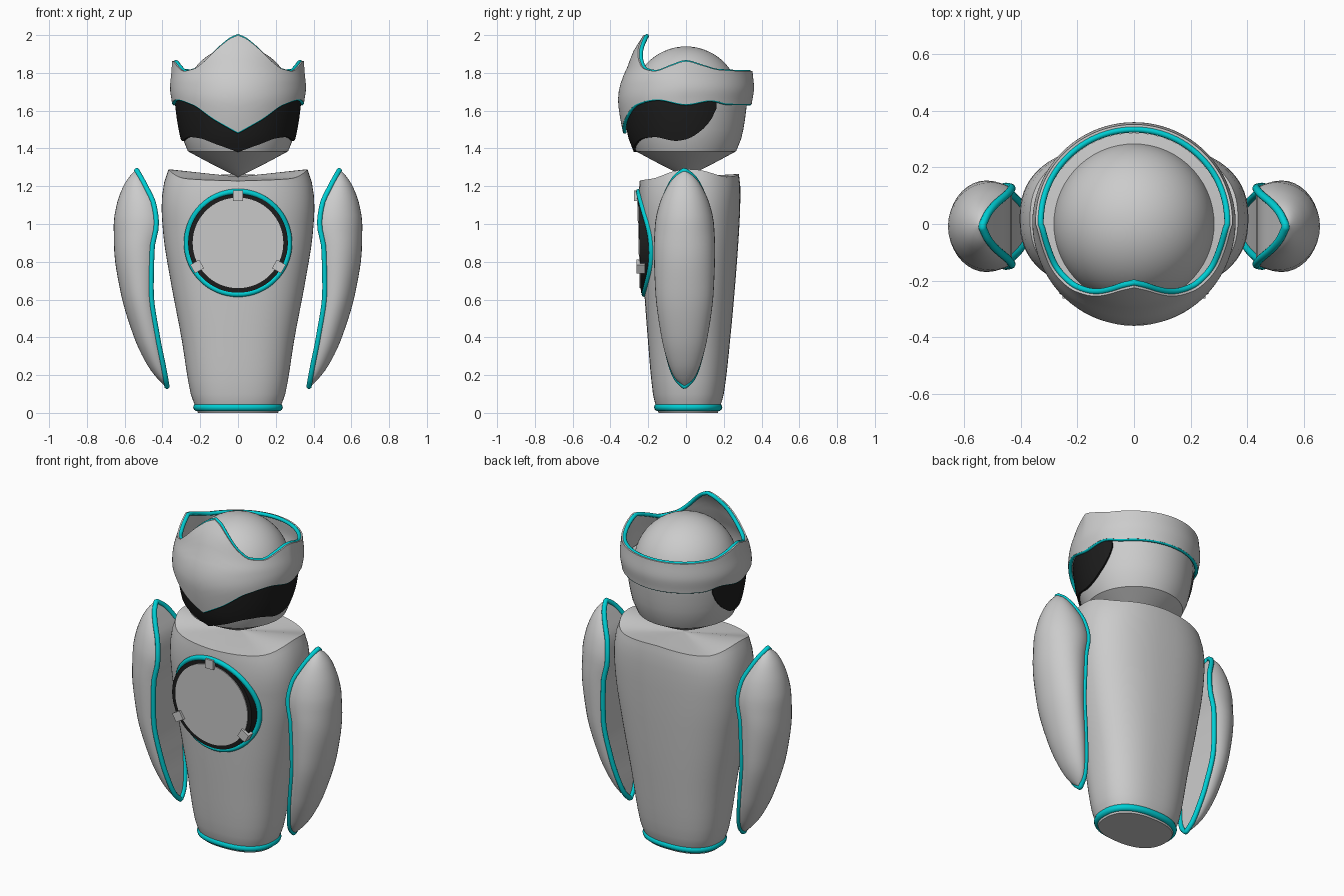
import bpy, bmesh, math
from math import sin, cos, radians, pi

if "Cube" in bpy.data.objects:
    bpy.data.objects.remove(bpy.data.objects["Cube"])


def material(name, rgb):
    m = bpy.data.materials.new(name)
    m.diffuse_color = (*rgb, 1)
    m.use_nodes = True
    m.node_tree.nodes["Principled BSDF"].inputs["Base Color"].default_value = m.diffuse_color
    return m


GREY = material("light_grey", (0.6, 0.6, 0.6))
CYAN = material("cyan", (0.0, 0.62, 0.66))
BLACK = material("black", (0.012, 0.012, 0.012))


def interp(tab, t, k=1):
    """Smooth monotone interpolation of column k in a table keyed by column 0."""
    n = len(tab)
    t = min(max(t, tab[0][0]), tab[-1][0])
    i = 0
    while i < n - 2 and t > tab[i + 1][0]:
        i += 1

    def slope(j):
        return (tab[j + 1][k] - tab[j][k]) / (tab[j + 1][0] - tab[j][0])

    def tangent(j):
        if j == 0:
            return slope(0)
        if j == n - 1:
            return slope(n - 2)
        a, b = slope(j - 1), slope(j)
        return 0 if a * b <= 0 else 2 * a * b / (a + b)
    h = tab[i + 1][0] - tab[i][0]
    u = (t - tab[i][0]) / h
    return ((2*u**3 - 3*u*u + 1) * tab[i][k] + (u**3 - 2*u*u + u) * h * tangent(i)
            + (3*u*u - 2*u**3) * tab[i + 1][k] + (u**3 - u*u) * h * tangent(i + 1))


def loft(name, rings, mat, wrap=False, angle=40):
    """Skin closed rings; cap the ends, or join last to first when wrapped."""
    bm = bmesh.new()
    vs = [[bm.verts.new(p) for p in r] for r in rings]
    n = len(vs[0])
    for a, b in zip(vs, vs[1:] + (vs[:1] if wrap else [])):
        for j in range(n):
            bm.faces.new((a[j], a[(j + 1) % n], b[(j + 1) % n], b[j]))
    if not wrap:
        bm.faces.new(vs[0])
        bm.faces.new(vs[-1])
    bmesh.ops.recalc_face_normals(bm, faces=bm.faces)
    me = bpy.data.meshes.new(name)
    bm.to_mesh(me)
    bm.free()
    ob = bpy.data.objects.new(name, me)
    bpy.context.collection.objects.link(ob)
    me.materials.append(mat)
    activate(ob)
    bpy.ops.object.shade_smooth_by_angle(angle=radians(angle))
    return ob


def activate(ob):
    bpy.ops.object.select_all(action='DESELECT')
    ob.select_set(True)
    bpy.context.view_layer.objects.active = ob


def tube(name, pts, radius, mat):
    """Closed round trim along a path."""
    cu = bpy.data.curves.new(name, 'CURVE')
    cu.dimensions = '3D'
    cu.bevel_depth = radius
    cu.bevel_resolution = 3
    sp = cu.splines.new('POLY')
    sp.points.add(len(pts) - 1)
    for p, q in zip(sp.points, pts):
        p.co = (*q, 1)
    sp.use_cyclic_u = True
    cu.materials.append(mat)
    ob = bpy.data.objects.new(name, cu)
    bpy.context.collection.objects.link(ob)
    activate(ob)
    bpy.ops.object.convert(target='MESH')
    bpy.ops.object.shade_smooth_by_angle(angle=radians(60))


def around(r, deg, z):
    """Point at azimuth measured from the front (-y)."""
    return (r * sin(radians(deg)), -r * cos(radians(deg)), z)


# ---- body: z, half width, front y, back y; rim height varies with azimuth
BODY = [(0, .212, -.145, .168), (.04, .228, -.16, .183), (.1, .25, -.175, .2),
        (.4, .30, -.203, .235), (.7, .357, -.225, .262), (.95, .396, -.24, .28),
        (1.1, .405, -.25, .287), (1.2, .395, -.25, .288), (1.29, .368, -.245, .28)]
RIM = [(0, 1.228), (45, 1.24), (90, 1.29), (135, 1.25), (180, 1.265)]
P = 2.4


def body_point(z, deg, grow=0):
    rx, yf, yb = (interp(BODY, z, k) for k in (1, 2, 3))
    s, c = sin(radians(deg)), cos(radians(deg))
    x = math.copysign(abs(s) ** (2 / P), s) * (rx + grow)
    y = (yf + yb) / 2 - math.copysign(abs(c) ** (2 / P), c) * ((yb - yf) / 2 + grow)
    return x, y


def body_front(x, z):
    rx, yf, yb = (interp(BODY, z, k) for k in (1, 2, 3))
    return (yf + yb) / 2 - (yb - yf) / 2 * (1 - (abs(x) / rx) ** P) ** (1 / P)


rings = []
for zn in [0, .04, .07, .1] + [.1 + .07 * i for i in range(1, 17)] + [1.26, 1.29]:
    ring = []
    for j in range(64):
        d = j * 360 / 64
        rim = interp(RIM, d if d <= 180 else 360 - d)
        z = zn if zn < 1 else 1 + (zn - 1) / .29 * (rim - 1)
        ring.append((*body_point(zn, d), z))
    rings.append(ring)
rings.append([(x * .01, .02 + (y - .02) * .01, 1.25) for x, y, z in rings[-1]])
loft("body", rings, GREY, angle=35)
tube("base_trim", [(*body_point(.03, j * 7.5, -.008), .03) for j in range(48)], .021, CYAN)

# ---- round chest panel with black drum, wrapped trim and three clips
CZ = .90


def plane(z):
    return -.247 - .03 * (z - CZ)


def chest_circle(r, y):
    pts = []
    for j in range(64):
        x, z = r * cos(j * pi / 32), CZ + r * sin(j * pi / 32)
        pts.append((x, y if y > -.2 else plane(z) + y + 1, z))
    return pts


loft("chest_drum", [chest_circle(.264, -.14), chest_circle(.264, -1)], BLACK)
loft("chest_panel", [chest_circle(.24, -.995), chest_circle(.24, -1.005)], GREY)
trim = []
for x, y, z in chest_circle(.272, 0):
    trim.append((x, body_front(x, z), z))
tube("chest_trim", trim, .015, CYAN)
for i, deg in enumerate((90, 210, 330)):
    a = radians(deg)
    x, z = .25 * cos(a), CZ + .25 * sin(a)
    bpy.ops.mesh.primitive_cube_add(size=1, location=(x, plane(z) + .003, z),
                                    rotation=(0, pi / 2 - a, 0))
    clip = bpy.context.object
    clip.name = f"chest_clip_{i + 1}"
    clip.scale = (.052, .045, .055)
    clip.data.materials.append(GREY)

# ---- arms: z, inner edge x, outer x, half depth
ARM = [(.14, .376, .384, .003), (.18, .383, .425, .048), (.25, .396, .478, .082),
       (.4, .426, .55, .122), (.65, .46, .624, .155), (.87, .455, .656, .162),
       (1.0, .432, .658, .156), (1.1, .445, .643, .135), (1.2, .49, .607, .09),
       (1.25, .517, .575, .052), (1.283, .536, .544, .004)]
for side, s in (("left", -1), ("right", 1)):
    rings, front, back = [], [], []
    for i in range(41):
        z = .7115 - .5715 * cos(pi * i / 40)
        xe, xo, w = (interp(ARM, z, k) for k in (1, 2, 3))
        a = (xo - xe) / 1.5
        ring = []
        for j in range(25):
            t = radians(-120 + 10 * j)
            ring.append((s * (xo - a + a * cos(t)), -.008 + w * sin(t), z))
        rings.append(ring)
        front.append(ring[0])
        back.append(ring[-1])
    loft(f"{side}_arm", rings, GREY)
    tube(f"{side}_arm_trim", front + back[-2:0:-1], .014, CYAN)

# ---- head: dome stepping out to a tapered jaw
HEAD = [(1.25, .003), (1.315, .135), (1.385, .265), (1.45, .292), (1.55, .312), (1.64, .323)]
prof = [(interp(HEAD[:3], z), z) for z in (1.25, 1.28, 1.315, 1.35, 1.385)]
prof += [(interp(HEAD[2:], z), z) for z in (1.4, 1.45, 1.5, 1.55, 1.6, 1.64)]
prof += [(.323, 1.68)]
prof += [(max(.285 * cos(radians(t)), .003), 1.655 + .285 * sin(radians(t)))
         for t in range(6, 91, 6)]
loft("head", [[around(r, j * 6, z) for j in range(60)] for r, z in prof], GREY, angle=30)

# ---- wraparound black visor
VISOR = [(0, 1.38), (22, 1.42), (43, 1.455), (57, 1.46), (80, 1.44), (92, 1.452),
         (106, 1.50), (115, 1.56), (119, 1.61)]
rings = []
for i in range(61):
    d = -119 + 238 * i / 60
    zb = interp(VISOR, abs(d))
    zs = [zb + (1.66 - zb) * k / 8 for k in range(9)]
    rs = [interp(HEAD[2:], z) for z in zs]
    rings.append([around(r + .011, d, z) for r, z in zip(rs, zs)]
                 + [around(r - .01, d, z) for r, z in zip(rs[::-1], zs[::-1])])
loft("visor", rings, BLACK)

# ---- crown-like helmet band: edge heights by azimuth, radius by height
TOP = [(0, 2.0), (10, 1.982), (20, 1.945), (36, 1.86), (46, 1.822), (60, 1.81), (76, 1.838),
       (90, 1.862), (104, 1.84), (120, 1.816), (150, 1.81), (180, 1.81)]
LOW = [(0, 1.485), (21, 1.555), (43, 1.635), (65, 1.66), (90, 1.635), (112, 1.655),
       (130, 1.637), (180, 1.635)]
FRONT = [(1.48, .333), (1.57, .35), (1.66, .36), (1.75, .345), (1.82, .315), (1.915, .278),
         (2.0, .225)]
BACK = [(1.48, .335), (1.635, .348), (1.72, .36), (1.8, .353), (1.87, .348)]


def band_radius(d, z):
    f = max(0, cos(radians(d))) ** .7
    return f * interp(FRONT, z) + (1 - f) * interp(BACK, z)


rings, top_edge, low_edge = [], [], []
for i in range(120):
    d = i * 3
    m = min(d, 360 - d)
    zb, zt = interp(LOW, m), interp(TOP, m)
    zs = [zb + (zt - zb) * k / 12 for k in range(13)]
    rs = [band_radius(d, z) for z in zs]
    rings.append([around(r, d, z) for r, z in zip(rs, zs)]
                 + [around(r - .02, d, z) for r, z in zip(rs[::-1], zs[::-1])])
    top_edge.append(around(rs[-1] - .018, d, zt - .005))
    low_edge.append(around(rs[0] - .01, d, zb + .003))
loft("helmet_band", rings, GREY, wrap=True)
tube("helmet_top_trim", top_edge, .011, CYAN)
tube("helmet_low_trim", low_edge, .01, CYAN)
